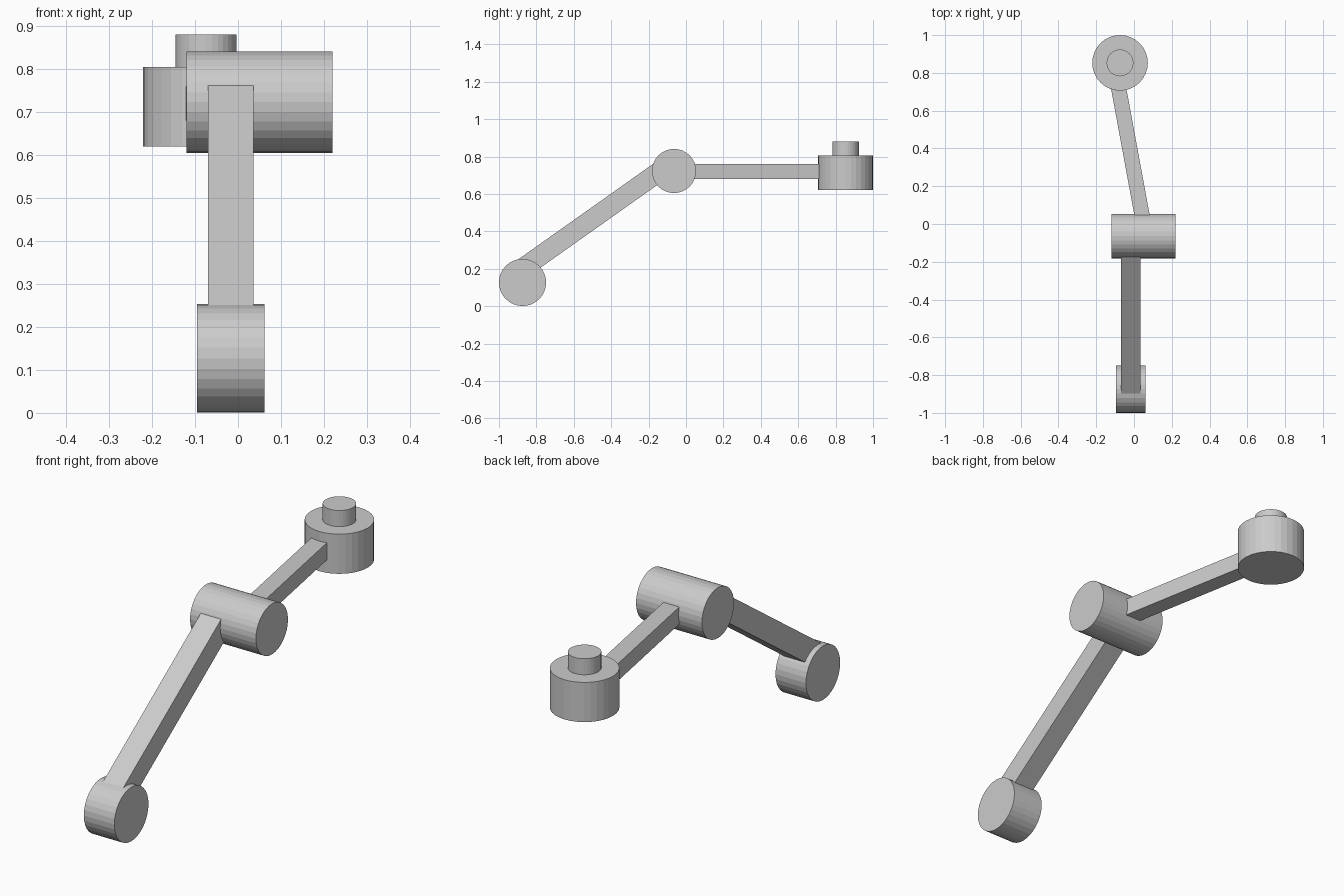
import bpy
from mathutils import Matrix, Vector

default_cube = bpy.data.objects.get("Cube")
if default_cube:
    bpy.data.objects.remove(default_cube, do_unlink=True)

grey = bpy.data.materials.new("light_grey")
grey.use_nodes = True
COLOUR = (0.6, 0.6, 0.6, 1)
grey.diffuse_color = COLOUR
grey.node_tree.nodes["Principled BSDF"].inputs["Base Color"].default_value = COLOUR


def cylinder(name, start, end, radius):
    """Faceted cylinder running between two points."""
    start, end = Vector(start), Vector(end)
    axis = end - start
    bpy.ops.mesh.primitive_cylinder_add(
        vertices=32, radius=radius, depth=axis.length, location=(start + end) / 2,
        rotation=axis.to_track_quat("Z", "Y").to_euler())
    finish(name)


def square_bar(name, start, end, width):
    """Square bar running between two points, with its sides upright."""
    start, end = Vector(start), Vector(end)
    along = (end - start).normalized()
    side = along.cross(Vector((0, 0, 1))).normalized()
    up = side.cross(along)
    bpy.ops.mesh.primitive_cube_add(size=1)
    bar = finish(name)
    turn = Matrix((side, along, up)).transposed().to_4x4()
    size = Matrix.Diagonal((width, (end - start).length, width, 1))
    bar.data.transform(turn @ size)
    bar.location = (start + end) / 2


def finish(name):
    part = bpy.context.object
    part.name = name
    part.data.materials.append(grey)
    return part


# Horizontal joints
cylinder("lower_joint", (-0.095, -0.874, 0.127), (0.062, -0.874, 0.127), 0.126)
cylinder("elbow_joint", (-0.12, -0.064, 0.723), (0.22, -0.064, 0.723), 0.118)

# Upright hub with its pin
cylinder("hub", (-0.074, 0.853, 0.62), (-0.074, 0.853, 0.805), 0.147)
cylinder("hub_pin", (-0.074, 0.853, 0.80), (-0.074, 0.853, 0.88), 0.071)

# Arms, with their ends buried in the joints
square_bar("sloping_arm", (-0.017, -0.88, 0.198), (-0.017, -0.106, 0.746), 0.105)
square_bar("level_arm", (0.053, -0.01, 0.72), (-0.1, 0.82, 0.72), 0.08)
